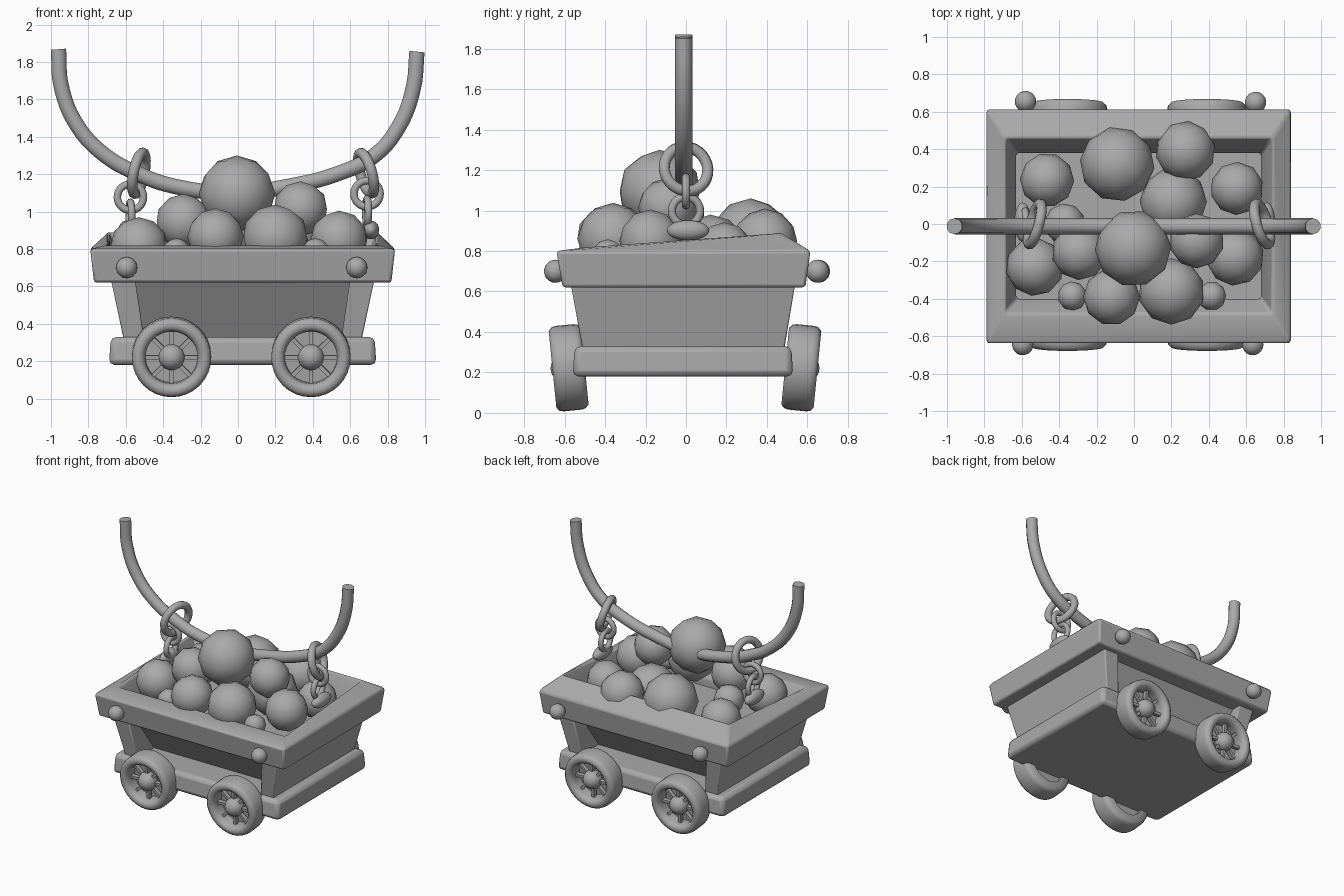
import bpy, bmesh, math, random
from mathutils import Vector, Matrix

random.seed(4)
if "Cube" in bpy.data.objects:
    bpy.data.objects.remove(bpy.data.objects["Cube"], do_unlink=True)

GREY = bpy.data.materials.new("plain_grey")
GREY.use_nodes = True
GREY.diffuse_color = (0.4, 0.4, 0.4, 1)
GREY.node_tree.nodes["Principled BSDF"].inputs["Base Color"].default_value = (0.4, 0.4, 0.4, 1)


def finish(name, bm, bevel=0, angle=40):
    bmesh.ops.recalc_face_normals(bm, faces=bm.faces)
    mesh = bpy.data.meshes.new(name)
    bm.to_mesh(mesh)
    bm.free()
    mesh.materials.append(GREY)
    ob = bpy.data.objects.new(name, mesh)
    bpy.context.collection.objects.link(ob)
    bpy.ops.object.select_all(action='DESELECT')
    ob.select_set(True)
    bpy.context.view_layer.objects.active = ob
    bpy.ops.object.shade_smooth_by_angle(angle=math.radians(angle))
    if bevel:
        mod = ob.modifiers.new("soft_edges", 'BEVEL')
        mod.width, mod.segments = bevel, 2
    return ob


def loft(name, rects, bevel=0.0, ring=False):
    """Join rectangles (x0, x1, y0, y1, front z, back z) into a solid or a closed frame."""
    bm = bmesh.new()
    loops = [[bm.verts.new(p) for p in ((x0, y0, zf), (x1, y0, zf), (x1, y1, zb), (x0, y1, zb))]
             for x0, x1, y0, y1, zf, zb in rects]
    pairs = list(zip(loops, loops[1:]))
    if ring:
        pairs.append((loops[-1], loops[0]))
    else:
        bm.faces.new(loops[0])
        bm.faces.new(loops[-1])
    for a, b in pairs:
        for i in range(4):
            j = (i + 1) % 4
            bm.faces.new((a[i], a[j], b[j], b[i]))
    return finish(name, bm, bevel)


def ball(name, centre, radius, scale=(1, 1, 1), detail=2):
    bm = bmesh.new()
    bmesh.ops.create_icosphere(bm, subdivisions=detail, radius=radius)
    spin = Matrix.Rotation(random.uniform(0, 3), 4, 'Z')
    bm.transform(Matrix.Translation(centre) @ Matrix.Diagonal((*scale, 1)) @ spin)
    return finish(name, bm, angle=60)


def lathe(bm, profile, steps):
    """Spin a closed (radius, height) profile about local z."""
    verts = [bm.verts.new((r, 0, h)) for r, h in profile]
    edges = [bm.edges.new((verts[i - 1], verts[i])) for i in range(len(verts))]
    bmesh.ops.spin(bm, geom=verts + edges, axis=(0, 0, 1), cent=(0, 0, 0),
                   angle=math.tau, steps=steps)
    bmesh.ops.remove_doubles(bm, verts=bm.verts, dist=1e-4)


def facing(centre, axis):
    return Matrix.Translation(centre) @ Vector(axis).to_track_quat('Z', 'Y').to_matrix().to_4x4()


def link(name, centre, axis, radius, tube):
    bm = bmesh.new()
    lathe(bm, [(radius + tube * math.cos(k * math.tau / 10), tube * math.sin(k * math.tau / 10))
               for k in range(10)], 28)
    bm.transform(facing(centre, axis))
    finish(name, bm, angle=60)


# Cart body: base, end walls, sloping recessed panels, rim
loft("base", [(-.69, .74, -.56, .53, .18, .18), (-.68, .73, -.55, .52, .33, .33)], .03)
for side, name in ((-1, "right_end_wall"), (1, "left_end_wall")):
    rects = []
    for inner, outer, y0, y1, z in ((.525, .635, -.51, .485, .31), (.575, .705, -.57, .54, .64)):
        xs = sorted((.025 + side * inner, .025 + side * outer))
        rects.append((*xs, y0, y1, z, z))
    loft(name, rects, .008)
loft("recessed_panels", [(-.55, .6, -.3, .27, .31, .31), (-.6, .65, -.5, .47, .64, .64)])
loft("rim", [(-.77, .82, -.61, .59, .62, .62), (-.79, .84, -.64, .615, .8, .8),
             (-.69, .74, -.48, .46, .82, .895), (-.63, .68, -.4, .38, .7, .72),
             (-.63, .68, -.4, .38, .62, .62)], .015, ring=True)

# Rivets on the rim
for x, y in ((-.595, -.645), (.635, -.645), (-.58, .655), (.65, .65)):
    ball("rivet", (x, y, .7), .057, detail=3)

# Splayed wheels with hub and spokes
TYRE = [(.135, -.08), (.19, -.08), (.207, -.065), (.212, -.045), (.212, .045), (.207, .065),
        (.19, .08), (.165, .08), (.147, .065), (.14, .04), (.14, -.02), (0, -.02),
        (0, -.05), (.135, -.05)]
for x in (-.355, .39):
    for y, out in ((-.58, -1), (.57, 1)):
        place = facing((x, y, .223), (0, out, -.1))
        bm = bmesh.new()
        lathe(bm, TYRE, 32)
        bm.transform(place)
        finish("wheel", bm, angle=50)
        bm = bmesh.new()
        for k in range(8):
            turn = Matrix.Rotation(k * math.tau / 8, 4, 'Z')
            bmesh.ops.create_cube(bm, size=1, matrix=turn @ Matrix.Translation((.085, 0, .015))
                                  @ Matrix.Diagonal((.13, .022, .03, 1)))
        bm.transform(place)
        finish("spokes", bm)
        ball("hub", place @ Vector((0, 0, .02)), .07, detail=3)

# Curved hanging rod
curve = bpy.data.curves.new("rod_path", 'CURVE')
curve.dimensions = '3D'
curve.bevel_depth, curve.bevel_resolution = .043, 3
curve.use_fill_caps = True
curve.resolution_u = 6
path = [(-.96, 1.868), (-.945, 1.67), (-.86, 1.46), (-.71, 1.3), (-.53, 1.2), (-.34, 1.135),
        (0, 1.1), (.27, 1.135), (.54, 1.205), (.73, 1.3), (.86, 1.455), (.937, 1.66), (.957, 1.855)]
spline = curve.splines.new('BEZIER')
spline.bezier_points.add(len(path) - 1)
for point, (x, z) in zip(spline.bezier_points, path):
    point.co = (x, -.012, z)
    point.handle_left_type = point.handle_right_type = 'AUTO'
curve.materials.append(GREY)
rod = bpy.data.objects.new("hanging_rod", curve)
bpy.context.collection.objects.link(rod)

# Chains from the rod down to a lump at each end
for side, x, axis, lx, drop in (("right", -.53, (1, -.27, -.2), -.575, 0),
                                ("left", .685, (1, .3, .28), .69, .018)):
    link(side + "_large_link", (x, 0, 1.205), axis, .112, .028)
    link(side + "_middle_link", (lx, 0, 1.077 + drop), (0, 1, 0), .07, .02)
    link(side + "_lower_link", (lx, 0, .98 + drop), (1, .1, 0), .07, .02)
    ball(side + "_chain_lump", (lx + .02 * (1 if lx > 0 else -1), .01, .902), 1,
         (.045, .105, .05), 3)

# Heap of round stones: x, y, z, radius
STONES = [(-.005, -.13, 1.095, .205), (-.09, .32, .86, .2), (.275, .39, .85, .16),
          (.21, .12, .8, .18), (.335, -.09, 1.015, .147), (-.465, .235, .79, .145),
          (.55, .19, .8, .142), (.54, -.175, .85, .155), (-.53, -.23, .815, .155),
          (-.29, -.15, .945, .15), (-.12, -.39, .865, .152), (.2, -.36, .86, .178),
          (.415, -.385, .78, .078), (-.33, -.385, .78, .078), (-.37, 0, .82, .11)]
for x, y, z, r in STONES:
    ball("stone", (x, y, z), r)
